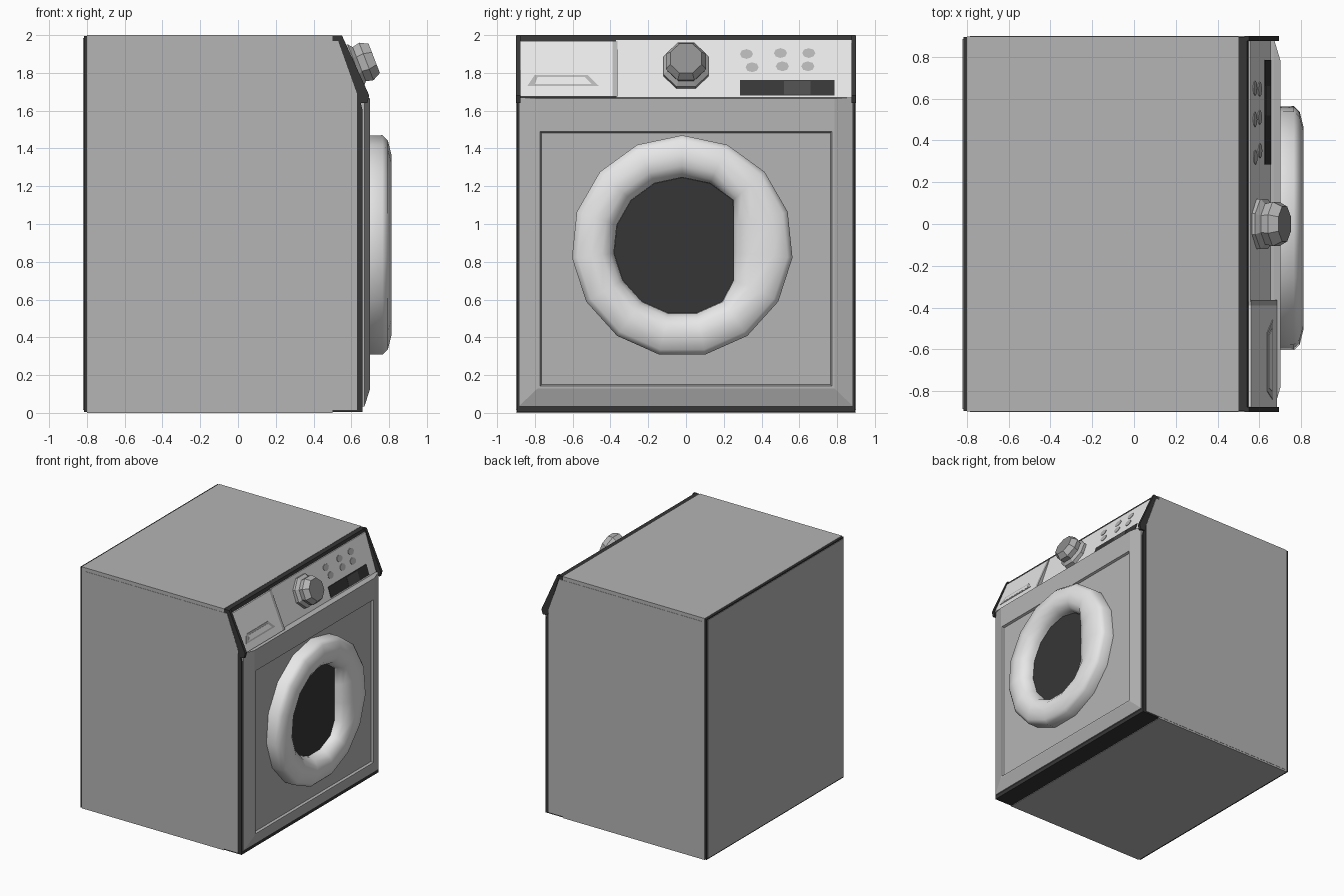
import bpy, bmesh, math
from mathutils import Vector

if "Cube" in bpy.data.objects:
    bpy.data.objects.remove(bpy.data.objects["Cube"])


def material(name, v):
    m = bpy.data.materials.new(name)
    m.diffuse_color = (v, v, v, 1)
    m.use_nodes = True
    m.node_tree.nodes["Principled BSDF"].inputs["Base Color"].default_value = m.diffuse_color
    return m


GREY = material("body grey", 0.46)
WHITE = material("white plastic", 0.80)
DARK = material("dark trim", 0.037)
CHARCOAL = material("charcoal window", 0.075)
BUTTON = material("button grey", 0.46)
CAP = material("knob cap grey", 0.27)


def loft(name, loops, mat, cap_start=True, cap_end=True):
    """Joins equal-length closed loops of points into one skin."""
    bm = bmesh.new()
    rows = [[bm.verts.new(p) for p in loop] for loop in loops]
    n = len(rows[0])
    for a, b in zip(rows, rows[1:]):
        for i in range(n):
            j = (i + 1) % n
            bm.faces.new((a[i], a[j], b[j], b[i]))
    if cap_start:
        bm.faces.new(rows[0][::-1])
    if cap_end:
        bm.faces.new(rows[-1])
    bmesh.ops.recalc_face_normals(bm, faces=bm.faces)
    me = bpy.data.meshes.new(name)
    bm.to_mesh(me)
    bm.free()
    me.materials.append(mat)
    ob = bpy.data.objects.new(name, me)
    bpy.context.collection.objects.link(ob)
    return ob


def prism(name, xz, y0, y1, mat):
    return loft(name, [[(x, y, z) for x, z in xz] for y in (y0, y1)], mat)


def box(name, x0, x1, y0, y1, z0, z1, mat):
    return prism(name, [(x0, z0), (x1, z0), (x1, z1), (x0, z1)], y0, y1, mat)


def smooth(ob, deg):
    bpy.ops.object.select_all(action='DESELECT')
    ob.select_set(True)
    bpy.context.view_layer.objects.active = ob
    bpy.ops.object.shade_smooth_by_angle(angle=math.radians(deg))


# Cabinet: dark shell with grey panels just proud of it
prism("cabinet_shell", [(-0.816, 0.004), (0.66, 0.004), (0.66, 1.60), (0.645, 1.66),
                        (0.54, 1.998), (-0.816, 1.996)], -0.896, 0.896, DARK)
prism("side_panels", [(-0.785, 0.015), (0.63, 0.015), (0.63, 1.69), (0.53, 1.97),
                      (-0.785, 1.97)], -0.9, 0.9, GREY)
box("top_and_bottom_panels", -0.80, 0.50, -0.898, 0.898, 0.0, 2.0, GREY)
box("back_panel", -0.82, -0.70, -0.885, 0.885, 0.015, 1.985, GREY)


# Front panel: bevelled border with a recessed field
def rect(x, y, z0, z1):
    return [(x, -y, z0), (x, y, z0), (x, y, z1), (x, -y, z1)]


loft("front_panel", [rect(0.62, 0.885, 0.035, 1.67), rect(0.67, 0.885, 0.035, 1.67),
                     rect(0.70, 0.785, 0.13, 1.665), rect(0.70, 0.772, 0.142, 1.49),
                     rect(0.682, 0.765, 0.149, 1.483)], GREY)

# Sloped control panel, detergent drawer, divider and dark end trims
prism("control_panel", [(0.50, 1.975), (0.555, 1.975), (0.657, 1.66), (0.50, 1.66)],
      -0.37, 0.875, WHITE)
DRAWER = [(0.50, 1.97), (0.56, 1.97), (0.685, 1.675), (0.50, 1.675)]
prism("detergent_drawer", DRAWER, -0.875, -0.39, WHITE)
prism("drawer_divider", DRAWER, -0.39, -0.363, GREY)
for side, name in ((-1, "left_trim"), (1, "right_trim")):
    prism(name, [(0.53, 1.999), (0.55, 1.999), (0.695, 1.68), (0.685, 1.64), (0.64, 1.64)],
          side * 0.875, side * 0.899, DARK)


def panel_x(z):
    return 0.657 - 0.102 * (z - 1.66) / 0.315


def drawer_x(z):
    return 0.685 - 0.125 * (z - 1.675) / 0.295


def plate(name, yz, surface, mat, height=0.004):
    """Thin plate that follows a sloped surface."""
    return loft(name, [[(surface(z) + d, y, z) for y, z in yz] for d in (-0.004, height)], mat)


def bar(name, y0, y1, z0, z1, mat, height=0.004):
    return plate(name, [(y0, z0), (y1, z0), (y1, z1), (y0, z1)], panel_x, mat, height)


# Drawer handle: grey trapezoid rim with a lighter centre
plate("handle_rim", [(-0.84, 1.73), (-0.46, 1.73), (-0.52, 1.79), (-0.80, 1.79)],
      drawer_x, GREY, 0.003)
plate("handle_face", [(-0.80, 1.742), (-0.50, 1.742), (-0.535, 1.778), (-0.785, 1.778)],
      drawer_x, WHITE, 0.005)

# Display and buttons
bar("display", 0.285, 0.785, 1.68, 1.762, DARK)
bar("display_window", 0.52, 0.66, 1.685, 1.757, CHARCOAL, 0.006)
for i, (y, z) in enumerate([(0.32, 1.90), (0.35, 1.83), (0.50, 1.905), (0.51, 1.835),
                            (0.65, 1.905), (0.645, 1.835)]):
    ring = [(y + 0.035 * math.cos(k * math.pi / 4), z + 0.026 * math.sin(k * math.pi / 4))
            for k in range(8)]
    plate("button_%d" % (i + 1), ring, panel_x, BUTTON)

# Eight-sided knob along the panel normal
axis = Vector((0.93, 0, 0.36)).normalized()
up = Vector((-axis.z, 0, axis.x))
base = Vector((0.60, 0, 1.83))


def knob_loop(r, h):
    return [base + axis * h + r * (Vector((0, 1, 0)) * math.cos(a) + up * math.sin(a))
            for a in [(k + 0.5) * math.pi / 4 for k in range(8)]]


knob = loft("knob", [knob_loop(r, h) for r, h in
                     [(0.13, -0.02), (0.13, 0.025), (0.105, 0.045),
                      (0.115, 0.085), (0.09, 0.13)]], GREY)
knob.data.materials.append(CAP)
for f in knob.data.polygons:
    if f.normal.dot(axis) > 0.95:
        f.material_index = 1

# Fifteen-sided door ring; the opening is cut flat on one side for the grip
CY, CZ = -0.02, 0.883


def door_loop(r, x, limit=9):
    angles = [math.pi / 2 - k * math.tau / 15 for k in range(15)]
    return [(x, CY + min(r * math.cos(a), limit), CZ + r * math.sin(a)) for a in angles]


door = loft("door_ring", [door_loop(*p) for p in
                          [(0.585, 0.67), (0.587, 0.765), (0.56, 0.793), (0.485, 0.812),
                           (0.425, 0.805, 0.36), (0.385, 0.775, 0.295),
                           (0.365, 0.735, 0.272), (0.36, 0.68, 0.27)]],
            WHITE, False, False)
smooth(door, 50)
loft("door_glass", [door_loop(0.40, 0.67, 0.32), door_loop(0.40, 0.71, 0.32)], DARK)
